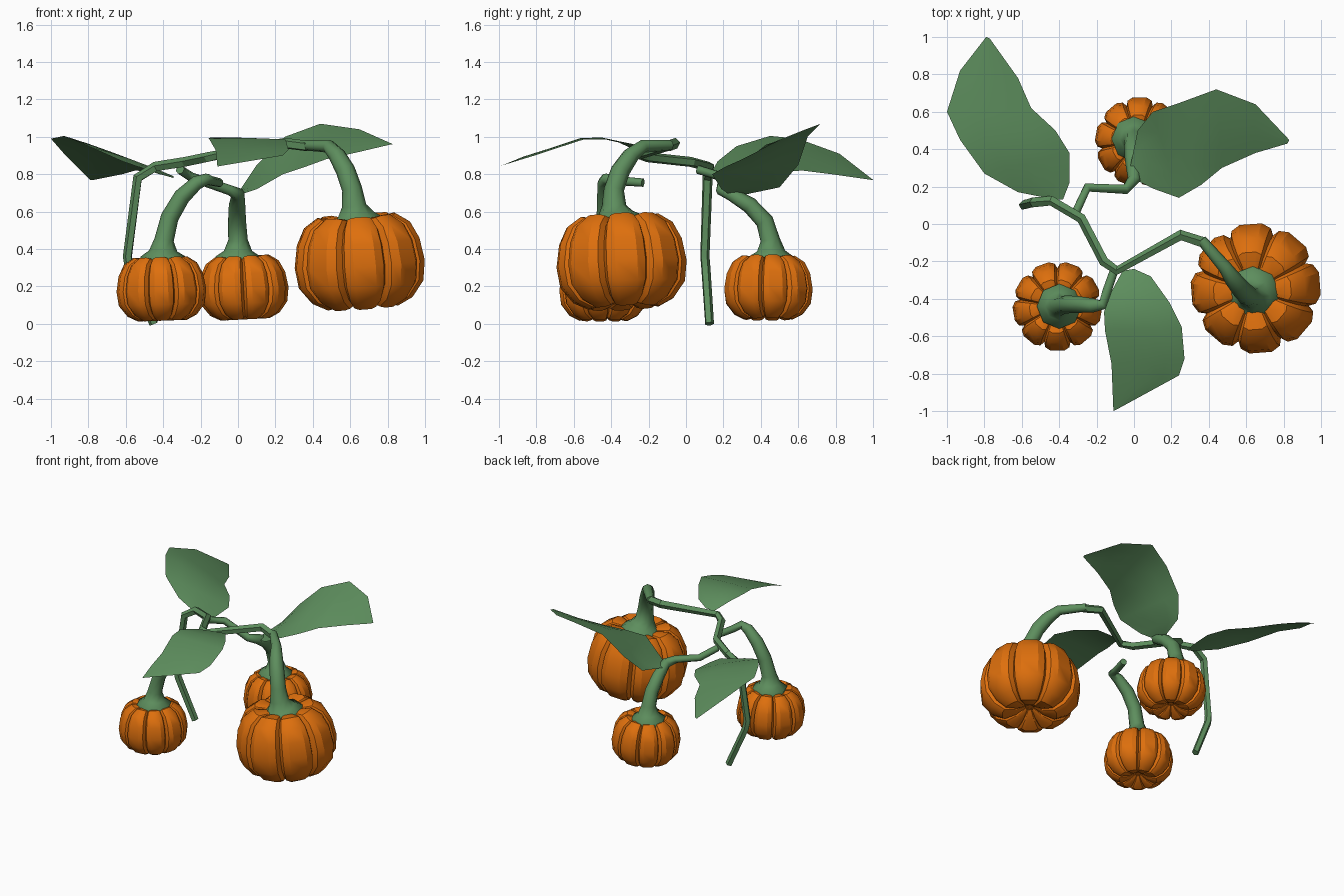
import bpy, bmesh
from math import sin, cos, pi, radians
from mathutils import Vector, Matrix

if "Cube" in bpy.data.objects:
    bpy.data.objects.remove(bpy.data.objects["Cube"])


def material(name, rgb):
    m = bpy.data.materials.new(name)
    m.diffuse_color = (*rgb, 1)
    m.use_nodes = True
    m.node_tree.nodes["Principled BSDF"].inputs["Base Color"].default_value = m.diffuse_color
    return m


ORANGE = material("orange_skin", (0.73, 0.16, 0.004))
GREEN = material("green_plant", (0.11, 0.27, 0.11))


def finish(bm, name, mat, angle=30):
    bmesh.ops.recalc_face_normals(bm, faces=bm.faces)
    me = bpy.data.meshes.new(name)
    bm.to_mesh(me)
    bm.free()
    me.polygons.foreach_set("use_smooth", [True] * len(me.polygons))
    me.set_sharp_from_angle(angle=radians(angle))
    me.materials.append(mat)
    ob = bpy.data.objects.new(name, me)
    bpy.context.collection.objects.link(ob)
    return ob


def skin(bm, rings, closed=True):
    """Bridge successive vertex rings with quads."""
    for a, b in zip(rings, rings[1:]):
        n = len(a)
        for i in range(n if closed else n - 1):
            j = (i + 1) % n
            bm.faces.new((a[i], a[j], b[j], b[i]))


def pumpkin(name, centre, scale, lobes, turn, tilt):
    """Lobed squat body; profile is (radius, height about the middle)."""
    profile = [(.05, .215), (.13, .24), (.21, .25), (.285, .20), (.33, .11), (.35, -.01),
               (.335, -.12), (.27, -.205), (.19, -.245), (.10, -.225), (.03, -.18)]
    lobe = [(0, .85), (.09, .95), (.28, 1.0), (.72, 1.0), (.91, .95)]
    m = (Matrix.Translation(centre) @ Matrix.Rotation(radians(tilt[0]), 4, 'X')
         @ Matrix.Rotation(radians(tilt[1]), 4, 'Y') @ Matrix.Scale(scale, 4))
    bm = bmesh.new()
    rings = []
    for r, z in profile:
        ring = []
        for k in range(lobes):
            for f, s in lobe:
                a = turn + (k + f) * 2 * pi / lobes
                ring.append(bm.verts.new(m @ Vector((r * s * cos(a), r * s * sin(a),
                                                     z * (1 - (1 - s) * .7)))))
        rings.append(ring)
    skin(bm, rings)
    bm.faces.new(rings[0])
    bm.faces.new(rings[-1])
    finish(bm, name, ORANGE, 32)


def tube(name, pts, radii, sides=6, angle=30):
    """Sweep a round section along a path."""
    pts = [Vector(p) for p in pts]
    bm = bmesh.new()
    rings, n = [], len(pts)
    d0 = (pts[1] - pts[0]).normalized()
    u = d0.orthogonal().normalized()
    for i, p in enumerate(pts):
        d = (pts[min(i + 1, n - 1)] - p).normalized() + (p - pts[max(i - 1, 0)]).normalized()
        d.normalize()
        u = (u - d * u.dot(d)).normalized()
        v = d.cross(u)
        rings.append([bm.verts.new(p + radii[i] * (u * cos(2 * pi * k / sides) + v * sin(2 * pi * k / sides)))
                      for k in range(sides)])
    skin(bm, rings)
    bm.faces.new(rings[0])
    bm.faces.new(rings[-1])
    finish(bm, name, GREEN, angle)


def leaf(name, left, right, hump):
    """Loft between two edges running from base to tip, with a curved cross-section."""
    bm = bmesh.new()
    rows = []
    for l, r in zip(left, right):
        l, r = Vector(l), Vector(r)
        w = (r - l).length
        rows.append([bm.verts.new(l.lerp(r, t / 4) + Vector((0, 0, hump * w * sin(pi * t / 4))))
                     for t in range(5)])
    skin(bm, rows, closed=False)
    finish(bm, name, GREEN, 60)


# pumpkins
pumpkin("large_pumpkin", (.65, -.345, .33), 1.0, 8, radians(27), (3, -4))
pumpkin("front_pumpkin", (-.41, -.44, .185), .686, 9, radians(10), (0, -2))
pumpkin("back_pumpkin", (.03, .44, .192), .686, 9, radians(30), (0, -3))

# stems, flared where they meet the pumpkins
tube("large_stem",
     [(.635, -.37, .53), (.635, -.37, .555), (.63, -.38, .58), (.62, -.385, .63), (.61, -.385, .72),
      (.575, -.35, .82), (.53, -.295, .90), (.485, -.23, .95), (.36, -.085, .955)],
     [.15, .145, .10, .066, .054, .052, .046, .036, .028], 8, 60)
tube("front_stem",
     [(-.40, -.44, .325), (-.40, -.44, .36), (-.40, -.44, .39), (-.395, -.44, .45), (-.365, -.43, .57),
      (-.30, -.43, .68), (-.22, -.435, .755), (-.165, -.43, .775), (-.145, -.36, .765), (-.10, -.23, .755)],
     [.12, .12, .075, .052, .048, .045, .038, .03, .026, .024], 8, 60)
tube("back_stem",
     [(0, .455, .325), (0, .455, .36), (0, .455, .39), (0, .45, .45), (-.005, .42, .55),
      (-.005, .34, .635), (0, .24, .695), (-.045, .185, .715), (-.25, .195, .785), (-.31, .065, .825)],
     [.12, .12, .075, .052, .048, .044, .036, .027, .025, .024], 8, 60)

# main vine and its hanging tail
tube("vine",
     [(.37, -.10, .95), (.25, -.06, .965), (-.09, -.25, .905), (-.16, -.20, .89), (-.28, .03, .865),
      (-.44, .125, .84), (-.535, .115, .78), (-.59, .10, .36), (-.58, .105, .30), (-.45, .125, 0)],
     [.03, .03, .026, .028, .028, .028, .028, .026, .026, .025], 5, 25)

# leaves: left edge and right edge, base to tip
leaf("left_leaf",
     [(-.42, .13, .80), (-.62, .17, .87), (-.80, .27, .95), (-.93, .45, 1.005), (-1.0, .60, .99),
      (-.93, .82, .91), (-.79, 1.0, .77)],
     [(-.38, .13, .79), (-.345, .22, .78), (-.345, .38, .79), (-.42, .50, .81), (-.55, .62, .82),
      (-.62, .78, .80), (-.77, .99, .77)], .02)
leaf("right_leaf",
     [(-.03, .26, .68), (.02, .50, .73), (.10, .60, .85), (.25, .65, 1.0), (.44, .72, 1.07),
      (.65, .64, 1.04), (.83, .45, .96)],
     [(-.02, .25, .68), (.10, .19, .72), (.24, .14, .80), (.36, .21, .84), (.47, .30, .88),
      (.65, .38, .92), (.82, .43, .96)], .02)
leaf("front_leaf",
     [(-.06, -.25, .92), (-.12, -.36, .97), (-.16, -.47, .995), (-.155, -.57, .99), (-.12, -.75, .93),
      (-.115, -.88, .89), (-.11, -1.0, .84)],
     [(0, -.24, .93), (.09, -.28, .96), (.19, -.42, .985), (.255, -.55, .985), (.27, -.72, .93),
      (.24, -.81, .90), (-.09, -.99, .845)], .015)
